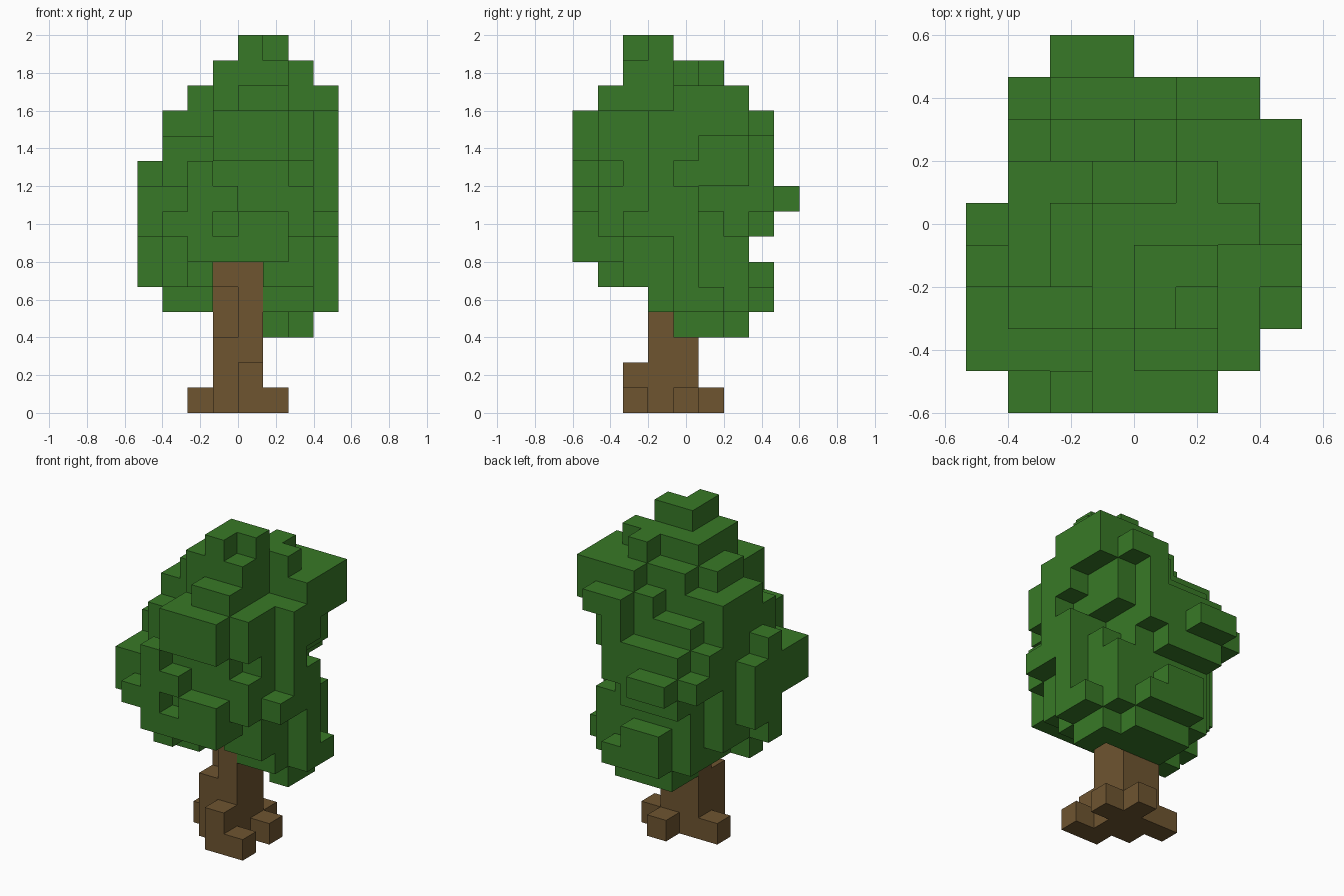
import bpy
import bmesh
from mathutils import Vector

cube = bpy.data.objects.get("Cube")
if cube:
    bpy.data.objects.remove(cube, do_unlink=True)

CELL = 2 / 15                       # edge of one block
ORIGIN = Vector((4, 4.5, 0))        # grid point at the model centre


def material(name, colour):
    mat = bpy.data.materials.new(name)
    mat.use_nodes = True
    mat.diffuse_color = colour
    mat.node_tree.nodes["Principled BSDF"].inputs["Base Color"].default_value = colour
    return mat


leaf_green = material("leaf green", (0.039, 0.191, 0.020, 1))
bark_brown = material("bark brown", (0.156, 0.090, 0.030, 1))

# Each box is x start, x end, y start, y end, z start, z end in blocks
trunk = [(4, 5, 3, 4, 0, 6), (3, 5, 4, 5, 0, 6), (3, 4, 3, 4, 0, 3), (3, 4, 3, 4, 5, 6)]

roots = [(4, 5, 2, 3, 0, 2), (5, 6, 2, 3, 0, 1), (5, 6, 4, 5, 0, 1),
         (2, 3, 4, 5, 0, 1), (4, 5, 5, 6, 0, 1)]

crown_top = [
    (4, 5, 2, 4, 14, 15), (5, 6, 3, 4, 14, 15),
    (3, 6, 2, 5, 13, 14), (6, 7, 4, 5, 13, 14), (5, 6, 5, 6, 13, 14),
    (2, 3, 3, 5, 12, 13), (3, 6, 2, 6, 12, 13), (4, 6, 1, 2, 12, 13),
    (6, 8, 4, 7, 11, 13), (5, 6, 6, 7, 11, 13),
]

upper_leaves = [
    (1, 6, 3, 6, 9, 12), (3, 6, 1, 3, 9, 12), (6, 7, 1, 4, 10, 12),
    (3, 6, 0, 1, 10, 12), (1, 3, 2, 3, 9, 11), (7, 8, 3, 4, 8, 12),
    (4, 6, 6, 7, 9, 12), (2, 4, 6, 7, 9, 11), (1, 2, 6, 7, 8, 10),
    (6, 7, 2, 7, 9, 11), (7, 8, 4, 5, 10, 11),
]

back_leaves = [
    (5, 6, 7, 8, 8, 12), (6, 7, 7, 8, 11, 12), (2, 5, 7, 8, 7, 10),
    (2, 4, 8, 9, 8, 9), (1, 2, 7, 8, 8, 9),
    (3, 5, 7, 8, 4, 6), (5, 6, 7, 8, 4, 5),
]

middle_leaves = [
    (1, 2, 2, 6, 5, 9), (2, 3, 2, 7, 5, 9), (3, 5, 2, 7, 6, 9),
    (5, 6, 2, 7, 5, 9), (6, 7, 2, 6, 5, 8), (6, 7, 2, 5, 8, 9),
    (6, 7, 6, 7, 4, 7), (7, 8, 4, 5, 4, 9),
    (0, 1, 1, 3, 7, 9), (1, 2, 1, 2, 7, 9), (0, 1, 3, 4, 5, 10),
    (0, 1, 4, 5, 6, 9),
]

front_leaves = [
    (2, 3, 1, 2, 5, 9), (3, 6, 1, 2, 6, 9), (2, 6, 0, 1, 6, 7),
    (4, 6, 0, 1, 7, 8), (2, 3, 0, 1, 7, 10), (3, 4, 0, 1, 8, 9),
    (1, 2, 0, 1, 7, 8), (6, 7, 1, 2, 7, 9), (7, 8, 2, 4, 7, 8),
]

lower_leaves = [
    (1, 2, 3, 4, 4, 5), (2, 3, 3, 7, 4, 5), (5, 7, 3, 7, 4, 5),
    (7, 8, 4, 6, 4, 5), (3, 6, 5, 7, 3, 6), (6, 7, 4, 6, 3, 4),
]


def cells(boxes):
    return {(x, y, z)
            for x0, x1, y0, y1, z0, z1 in boxes
            for x in range(x0, x1) for y in range(y0, y1) for z in range(z0, z1)}


parts = [
    ("trunk", trunk, bark_brown), ("roots", roots, bark_brown),
    ("crown_top", crown_top, leaf_green), ("upper_leaves", upper_leaves, leaf_green),
    ("back_leaves", back_leaves, leaf_green), ("middle_leaves", middle_leaves, leaf_green),
    ("front_leaves", front_leaves, leaf_green), ("lower_leaves", lower_leaves, leaf_green),
]
filled = set().union(*(cells(boxes) for _, boxes, _ in parts))
used = set()


def build(name, boxes, mat):
    """Make one part, keeping only block faces that meet open air."""
    own = cells(boxes) - used
    used.update(own)
    bm = bmesh.new()
    for cell in sorted(own):
        centre = Vector(cell) + Vector((0.5, 0.5, 0.5))
        for axis in range(3):
            for sign in (-1, 1):
                normal = Vector((0, 0, 0))
                normal[axis] = sign
                if tuple(int(c + n) for c, n in zip(cell, normal)) in filled:
                    continue
                side = Vector((0, 0, 0))
                side[(axis + 1) % 3] = 0.5
                up = normal.cross(side)
                middle = centre + normal / 2 - ORIGIN
                corners = (-side - up, side - up, side + up, up - side)
                bm.faces.new([bm.verts.new((middle + c) * CELL) for c in corners])
    bmesh.ops.remove_doubles(bm, verts=bm.verts, dist=0.001)
    mesh = bpy.data.meshes.new(name)
    bm.to_mesh(mesh)
    bm.free()
    mesh.materials.append(mat)
    bpy.context.collection.objects.link(bpy.data.objects.new(name, mesh))


for part in parts:
    build(*part)
